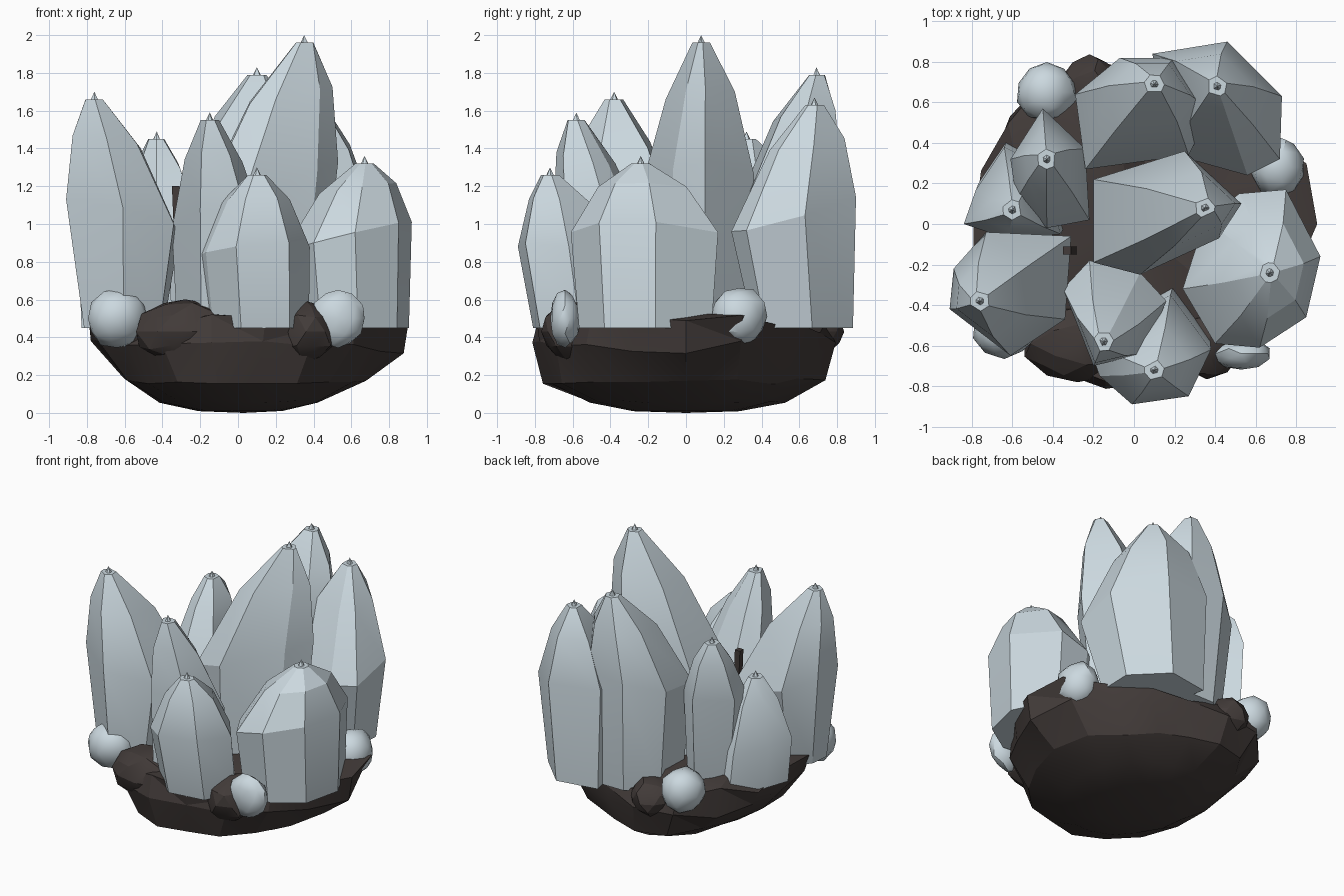
import bpy, bmesh, random
from math import sin, cos, tau, radians
from mathutils import Vector

random.seed(4)
cube = bpy.data.objects.get("Cube")
if cube:
    bpy.data.objects.remove(cube, do_unlink=True)


def material(name, colour):
    mat = bpy.data.materials.new(name)
    mat.use_nodes = True
    mat.diffuse_color = (*colour, 1)
    mat.node_tree.nodes["Principled BSDF"].inputs["Base Color"].default_value = (*colour, 1)
    return mat


ICE = material("pale ice blue", (0.60, 0.69, 0.74))
ROCK = material("dark brown rock", (0.055, 0.044, 0.041))


def finish(name, bm, mat, angle):
    bmesh.ops.recalc_face_normals(bm, faces=bm.faces[:])
    mesh = bpy.data.meshes.new(name)
    bm.to_mesh(mesh)
    bm.free()
    mesh.materials.append(mat)
    obj = bpy.data.objects.new(name, mesh)
    bpy.context.collection.objects.link(obj)
    bpy.ops.object.select_all(action='DESELECT')
    obj.select_set(True)
    bpy.context.view_layer.objects.active = obj
    bpy.ops.object.shade_smooth_by_angle(angle=radians(angle))


def loft(bm, rings, start=None, end=None):
    """Skin rings of points; close the ends with a point or a flat cap."""
    loops = [[bm.verts.new(p) for p in ring] for ring in rings]
    count = len(loops[0])
    for low, high in zip(loops, loops[1:]):
        for i in range(count):
            j = (i + 1) % count
            bm.faces.new((low[i], low[j], high[j], high[i]))
    for loop, point in ((loops[0], start), (loops[-1], end)):
        if point is None:
            bm.faces.new(loop)
            continue
        apex = bm.verts.new(point)
        for i in range(count):
            bm.faces.new((loop[i], loop[(i + 1) % count], apex))


def crystal(name, foot, foot_scale, belly_z, tip, outline):
    """Leaning prism: flat foot, wide belly, shoulder, small collar and spike."""
    tip = Vector(tip)
    points = [Vector((x, y, belly_z)) for x, y in outline]
    middle = sum(points, Vector()) / len(points)
    offsets = [p - middle for p in points]
    lean = (tip - middle) / (tip.z - belly_z)

    def ring(centre, scale, tilt):
        return [centre + o * scale + Vector((0, 0, tilt * lean.dot(o) * scale))
                for o in offsets]

    def collar(radius):
        return [tip + o.normalized() * radius - Vector((0, 0, 0.04)) for o in offsets]

    rings = [ring(Vector((*foot, 0.45)), foot_scale, 0),
             ring(middle, 1, 1.2),
             ring(middle.lerp(tip, 0.6), 0.6, 0.7),
             collar(0.05), collar(0.02)]
    bm = bmesh.new()
    loft(bm, rings, end=tip)
    finish(name, bm, ICE, 24)


# Large crystals: foot centre, foot scale, belly height, tip, belly outline in plan
crystal("tall_centre_crystal", (.1, .04), .85, 1.2, (.35, .08, 2),
        ((-.2, .22), (.25, .36), (.53, .1), (.42, -.07), (.03, -.25), (-.2, -.19)))
crystal("back_left_crystal", (.41, .6), .8, 1.05, (.41, .68, 1.67),
        ((.09, .84), (.46, .9), (.73, .63), (.72, .32), (.56, .24), (.2, .34)))
crystal("back_centre_crystal", (.06, .55), .85, 1.2, (.1, .69, 1.83),
        ((-.29, .64), (-.07, .82), (.2, .82), (.38, .56), (.27, .34), (-.24, .27)))
crystal("front_right_crystal", (-.62, -.35), .7, 1.05, (-.76, -.38, 1.7),
        ((-.89, -.22), (-.73, -.04), (-.31, -.06), (-.34, -.47), (-.61, -.65), (-.91, -.42)))
crystal("inner_front_crystal", (-.1, -.43), .85, .97, (-.15, -.58, 1.59),
        ((-.35, -.32), (-.22, -.18), (.03, -.24), (.16, -.38), (.05, -.64), (-.2, -.7)))
crystal("front_centre_crystal", (.09, -.61), .92, .86, (.1, -.72, 1.3),
        ((-.23, -.58), (.18, -.35), (.38, -.62), (.27, -.85), (-.01, -.89), (-.17, -.75)))
crystal("front_left_crystal", (.6, -.22), .9, .93, (.67, -.24, 1.36),
        ((.24, -.32), (.35, .02), (.52, .15), (.75, .17), (.92, -.16), (.85, -.46),
         (.62, -.61), (.4, -.59)))
crystal("back_right_crystal", (-.42, .26), .8, 1.05, (-.43, .32, 1.49),
        ((-.61, .32), (-.45, .57), (-.24, .37), (-.22, .02), (-.43, -.02), (-.58, .12)))
crystal("right_crystal", (-.61, .15), 1, .75, (-.6, .07, 1.2),
        ((-.78, .17), (-.64, .38), (-.48, .3), (-.36, -.05), (-.63, -.07), (-.84, 0)))


def lump(name, centre, size, mat, detail, rough, angle):
    bm = bmesh.new()
    bmesh.ops.create_icosphere(bm, subdivisions=detail, radius=1)
    for v in bm.verts:
        v.co *= random.uniform(1 - rough, 1 + rough)
        v.co = Vector(centre) + Vector([c * s for c, s in zip(v.co, size)])
    finish(name, bm, mat, angle)


# Rounded young crystals around the rim
for name, centre, size in (
        ("front_right_bud", (-.64, -.52, .5), (.16, .14, .16)),
        ("back_right_bud", (-.43, .65, .52), (.15, .15, .15)),
        ("left_bud", (.71, .28, .51), (.14, .15, .16)),
        ("front_left_bud", (.53, -.64, .5), (.14, .08, .15))):
    lump(name, centre, size, ICE, 2, .06, 35)

# Rock bowl: outline radii around the plan, swept up a profile
outline = (.92, .88, .8, .76, .76, .8, .86, .82, .8,
           .82, .82, .84, .84, .84, .82, .82, .82, .86)
profile = ((.25, .35, .01), (.5, .65, .06), (.75, .91, .17),
           (.95, .98, .35), (1, .96, .48), (.75, .75, .53))
rings = []
for sx, sy, z in profile:
    ring = []
    for i, r in enumerate(outline):
        a = tau * i / len(outline)
        r *= random.uniform(.96, 1.03)
        ring.append((r * sx * cos(a), r * sy * sin(a),
                     z + random.uniform(-.12, .1) * z))
    rings.append(ring)
bm = bmesh.new()
loft(bm, rings, start=(.03, 0, 0), end=(0, 0, .5))
bmesh.ops.triangulate(bm, faces=bm.faces[:])
finish("rock_base", bm, ROCK, 20)

# Rough stones rising above the rim
for name, centre, size in (
        ("front_stone", (-.28, -.59, .43), (.26, .2, .17)),
        ("front_left_stone", (.36, -.6, .43), (.17, .16, .16)),
        ("back_stone", (-.22, .68, .43), (.15, .15, .13)),
        ("right_stone", (-.47, .42, .43), (.15, .14, .11))):
    lump(name, centre, size, ROCK, 2, .06, 20)

# Thin dark shard standing between the crystals
bm = bmesh.new()
corners = ((-.02, -.02), (.02, -.02), (.02, .02), (-.02, .02))
loft(bm, [[(x - .3 - s, y - .13, z) for x, y in corners]
          for s, z in ((0, .5), (.03, 1.2))])
finish("dark_shard", bm, ROCK, 15)
